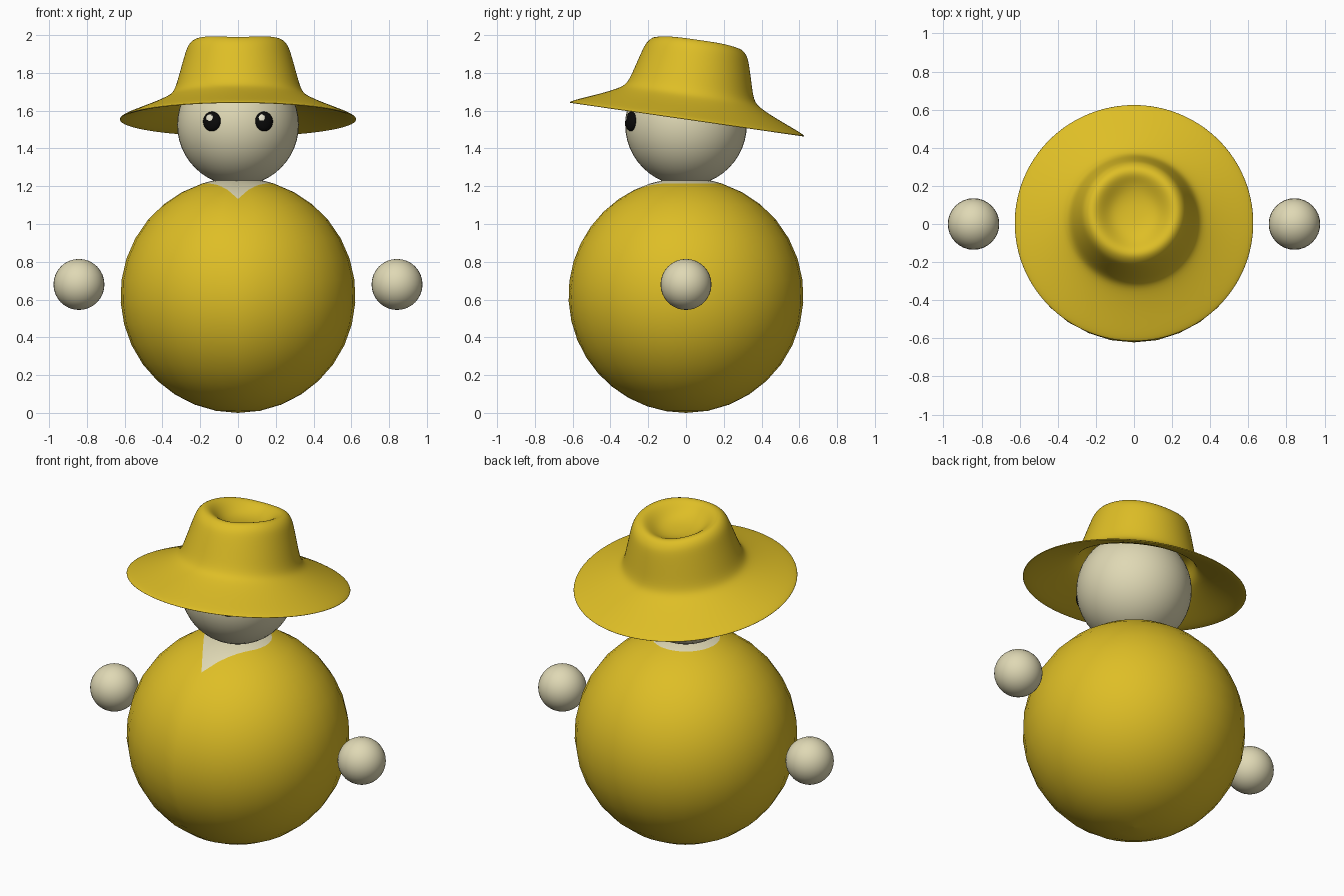
import bpy, bmesh, math
from mathutils import Matrix, Vector

if "Cube" in bpy.data.objects:
    bpy.data.objects.remove(bpy.data.objects["Cube"])


def material(name, rgb):
    m = bpy.data.materials.new(name)
    m.diffuse_color = (*rgb, 1)
    m.use_nodes = True
    m.node_tree.nodes["Principled BSDF"].inputs["Base Color"].default_value = m.diffuse_color
    return m


YELLOW = material("yellow", (0.73, 0.515, 0.019))
CREAM = material("cream", (0.74, 0.69, 0.46))
BLACK = material("black", (0.003, 0.003, 0.003))
WHITE = material("highlight", (0.78, 0.75, 0.6))


def finish(name, bm, mats):
    bmesh.ops.recalc_face_normals(bm, faces=bm.faces)
    for f in bm.faces:
        f.smooth = True
    me = bpy.data.meshes.new(name)
    bm.to_mesh(me)
    bm.free()
    for m in mats:
        me.materials.append(m)
    ob = bpy.data.objects.new(name, me)
    bpy.context.collection.objects.link(ob)
    return ob


def ball(name, centre, radius, segs, mat):
    bm = bmesh.new()
    bmesh.ops.create_uvsphere(bm, u_segments=segs, v_segments=segs // 2,
                              radius=radius, matrix=Matrix.Translation(centre))
    return finish(name, bm, [mat])


def surface(bm, rows, segs, point, mat_of_row):
    """Rings of points joined by quads; first ring is fanned to a centre."""
    rings = [[bm.verts.new(point(i, 2 * math.pi * k / segs)) for k in range(segs)]
             for i in range(rows)]
    for i in range(rows - 1):
        for k in range(segs):
            j = (k + 1) % segs
            f = bm.faces.new((rings[i][k], rings[i][j], rings[i + 1][j], rings[i + 1][k]))
            f.material_index = mat_of_row(i)
    return rings


# Body: ball whose top rings follow a V neckline
R, SEGS, CAP, ROWS = 0.622, 32, 4, 20
NECK, TIP = 0.19, 0.355
half = math.acos(NECK / TIP)


def body_point(i, a):
    d = abs((a + math.pi / 2 + math.pi) % (2 * math.pi) - math.pi)  # angle from front
    r = NECK / math.cos(half - d) if d < half else NECK
    edge = math.asin(r / R)
    if i <= CAP:
        p = edge * (i + 0.02) / (CAP + 0.02)
    else:
        p = edge + (math.pi - 0.001 - edge) * (i - CAP) / (ROWS - 1 - CAP)
    return (R * math.sin(p) * math.cos(a), R * math.sin(p) * math.sin(a), R + R * math.cos(p))


bm = bmesh.new()
surface(bm, ROWS, SEGS, body_point, lambda i: 1 if i < CAP else 0)
finish("body", bm, [YELLOW, CREAM])

# Head and hands
HEAD = Vector((0, 0, 1.525))
ball("head", HEAD, 0.322, 48, CREAM)
for side, s in (("left", -1), ("right", 1)):
    ball(side + "_hand", (0.842 * s, 0, 0.68), 0.135, 32, CREAM)

    # Eye: flattened ball lying on the head, with a highlight patch
    out = Vector((0.138 * s, -0.29, 0.018))
    rot = out.to_track_quat('Z', 'Y').to_matrix().to_4x4()
    centre = HEAD + out
    bm = bmesh.new()
    bmesh.ops.create_uvsphere(bm, u_segments=48, v_segments=24, radius=1,
                              matrix=Matrix.Translation(centre) @ rot
                              @ Matrix.Diagonal((0.05, 0.052, 0.026, 1)))
    for f in bm.faces:
        c = f.calc_center_median()
        near = math.hypot(c.x - centre.x + 0.013, c.z - centre.z - 0.02) < 0.017
        f.material_index = 1 if near and (c - centre).dot(out) > 0 else 0
    finish(side + "_eye", bm, [BLACK, WHITE])

# Hat: lathed profile from crown centre, over the brim, to the inner lining
profile = [(0.001, 0.345), (0.06, 0.346), (0.12, 0.36), (0.165, 0.398), (0.20, 0.423),
           (0.235, 0.425), (0.266, 0.395), (0.283, 0.345), (0.316, 0.225), (0.339, 0.145),
           (0.375, 0.113), (0.476, 0.067), (0.59, 0.022), (0.628, 0.004), (0.632, -0.004),
           (0.62, -0.004), (0.58, 0.006), (0.476, 0.045), (0.37, 0.09), (0.33, 0.125),
           (0.30, 0.21), (0.20, 0.22)]


def hat_point(i, a):
    r, z = profile[i]
    if z > 0.39:                                   # pinch the crown front and back
        z -= 0.016 * math.sin(a) ** 4
    return (r * math.cos(a), r * math.sin(a), z)


bm = bmesh.new()
rings = surface(bm, len(profile), 32, hat_point, lambda i: 0)
bm.faces.new(rings[0])
hat = finish("hat", bm, [YELLOW])
hat.location = (0, 0.005, 1.556)
hat.rotation_euler = (math.radians(-8.2), 0, 0)
hat.modifiers.new("smooth", 'SUBSURF').levels = 2
hat.modifiers["smooth"].render_levels = 2
